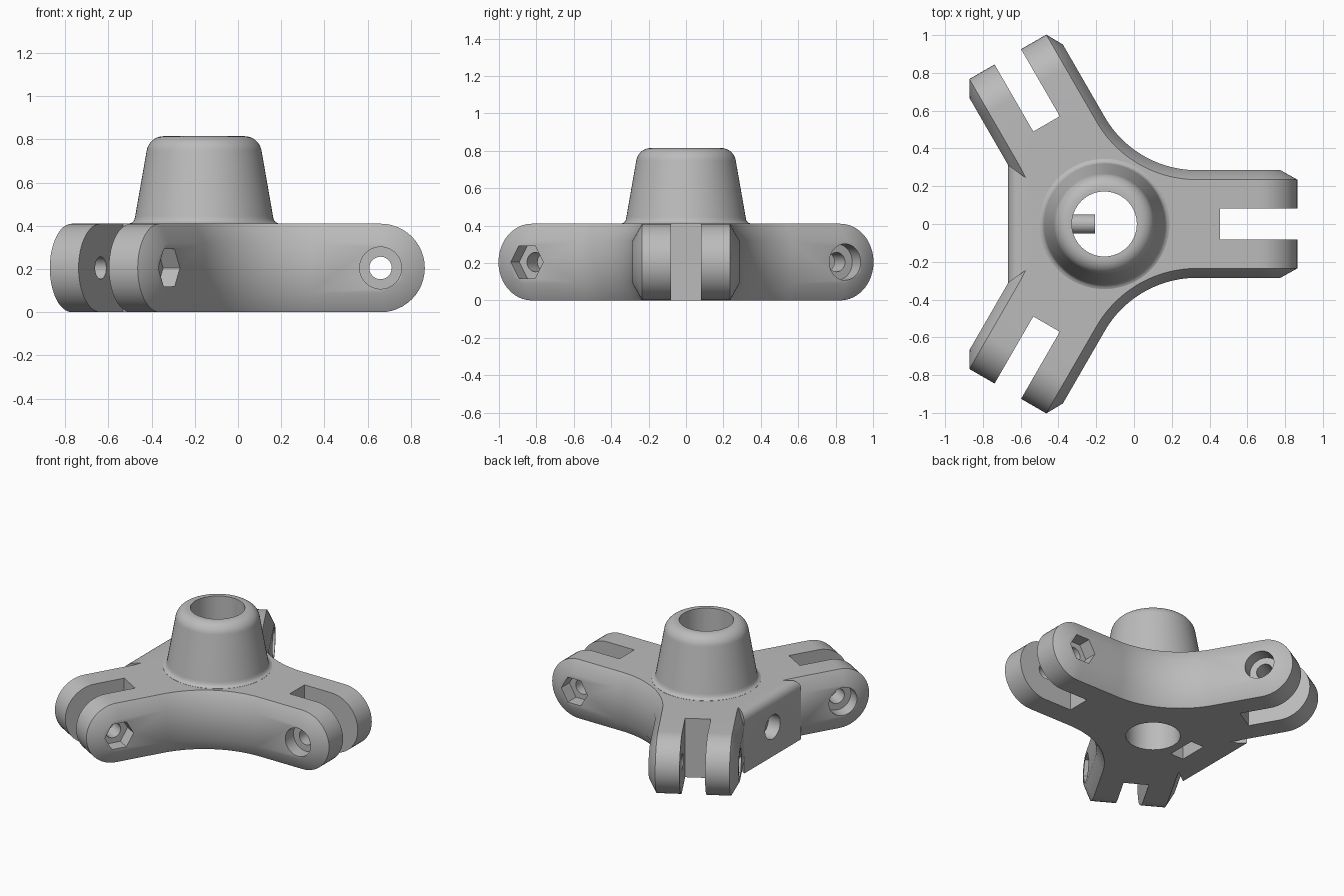
import bpy, bmesh
from math import sin, cos, pi, radians, sqrt
from mathutils import Matrix, Vector

if "Cube" in bpy.data.objects:
    bpy.data.objects.remove(bpy.data.objects["Cube"])

HUB = Matrix.Translation((-0.157, 0, 0))
TOP, MID = 0.41, 0.205            # plate height and axle height
PIN = 0.817                       # axle distance from the hub
IN_W, OUT_W = 0.235, 0.285        # arm half widths, inside and outside the chamfer
IN_R, OUT_R = 0.205, 0.115        # arm end radii, same order
BEND = 0.49                       # where the arm leaves the curved web
ARMS = [Matrix.Rotation(radians(a), 4, 'Z') for a in (0, 120, 240)]

grey = bpy.data.materials.new("plain grey")
grey.use_nodes = True
colour = (0.5, 0.5, 0.5, 1)
grey.diffuse_color = colour
grey.node_tree.nodes["Principled BSDF"].inputs["Base Color"].default_value = colour


def make_object(name, bm):
    bmesh.ops.remove_doubles(bm, verts=bm.verts, dist=1e-5)
    bmesh.ops.recalc_face_normals(bm, faces=bm.faces)
    mesh = bpy.data.meshes.new(name)
    bm.to_mesh(mesh)
    bm.free()
    mesh.materials.append(grey)
    obj = bpy.data.objects.new(name, mesh)
    bpy.context.collection.objects.link(obj)
    obj.matrix_world = HUB
    return obj


def combine(target, tool, operation):
    tool.hide_render = True
    mod = target.modifiers.new(tool.name, 'BOOLEAN')
    mod.operation, mod.solver, mod.object = operation, 'EXACT', tool
    bpy.context.view_layer.update()
    bpy.context.view_layer.objects.active = target
    bpy.ops.object.modifier_apply(modifier=mod.name)
    bpy.data.objects.remove(tool)


def cylinder(name, radius, start, end, sides=48, turn=Matrix()):
    """Round or many-sided bar between two points."""
    start, end = Vector(start), Vector(end)
    axis = end - start
    place = Matrix.Translation((start + end) / 2) @ axis.to_track_quat('Z', 'Y').to_matrix().to_4x4()
    bm = bmesh.new()
    bmesh.ops.create_cone(bm, cap_ends=True, segments=sides, radius1=radius,
                          radius2=radius, depth=axis.length, matrix=turn @ place)
    return make_object(name, bm)


def box(name, low, high, turn=Matrix()):
    low, high = Vector(low), Vector(high)
    bm = bmesh.new()
    bmesh.ops.create_cube(bm, size=1, matrix=turn @ Matrix.Translation((low + high) / 2)
                          @ Matrix.Diagonal((*(high - low), 1)))
    return make_object(name, bm)


def body():
    """Three chamfered arms with rounded ends, joined by curved webs."""
    bm = bmesh.new()
    centre_v = BEND * sqrt(3)
    steps = 16

    def rim(width, side):
        radius = centre_v - width
        points = []
        for i in range(steps + 1):
            a = radians(240 + 30 * i / steps)
            points.append((BEND + radius * cos(a), side * (centre_v + radius * sin(a))))
        return points + [(PIN, side * width)]

    def end_arc(radius, v):
        return [(PIN + radius * sin(pi * j / 24), v, MID + radius * cos(pi * j / 24))
                for j in range(25)]

    for arm in ARMS:
        def face(*points):
            bm.faces.new([bm.verts.new(arm @ Vector(p)) for p in points])

        def bridge(a, b):
            for j in range(len(a) - 1):
                face(a[j], a[j + 1], b[j + 1], b[j])

        def at(points, z):
            return [(*p, z) for p in points]

        left, right = rim(IN_W, 1), rim(IN_W, -1)
        # Flat top and bottom
        for z in (0, TOP):
            bridge(at(left, z), at(right, z))
            face((0, 0, z), (*left[0], z), (*right[0], z))
        # Sides and their chamfers
        for side, inner in ((1, left), (-1, right)):
            outer = rim(OUT_W, side)
            high, low = MID + OUT_R, MID - OUT_R
            bridge(at(inner, TOP), at(outer, high))
            bridge(at(outer, low), at(inner, 0))
            bridge(at(outer, high), at(outer, low))
            small = end_arc(OUT_R, side * OUT_W)
            bridge(end_arc(IN_R, side * IN_W), small)
            face(*small)
        # Round end
        bridge(end_arc(IN_R, IN_W), end_arc(IN_R, -IN_W))
    return make_object("three_arm_bracket", bm)


def boss():
    """Tapered socket with a rounded rim and a flared foot."""
    profile = [(0, 0.3), (0.345, 0.3), (0.345, 0.411), (0.332, 0.416), (0.323, 0.427), (0.319, 0.445)]
    for i in range(11):
        a = radians(9 + 81 * i / 10)
        profile.append((0.187 + 0.08 * cos(a), 0.735 + 0.08 * sin(a)))
    profile.append((0, 0.815))
    bm = bmesh.new()
    verts = [bm.verts.new((r, 0, z)) for r, z in profile]
    edges = [bm.edges.new(pair) for pair in zip(verts, verts[1:])]
    bmesh.ops.spin(bm, geom=verts + edges, axis=(0, 0, 1), cent=(0, 0, 0),
                   angle=2 * pi, steps=64, use_merge=True)
    return make_object("socket", bm)


def back_block():
    """Flat rear pad that fills the web between the two back arms."""
    bm = bmesh.new()
    plan = [(-0.25, -0.15), (-0.25, 0.15), (-0.41, 0.24), (-0.51, 0.313), (-0.51, -0.313), (-0.41, -0.24)]
    base = bm.faces.new([bm.verts.new((*p, 0)) for p in plan])
    up = bmesh.ops.extrude_face_region(bm, geom=[base])["geom"]
    bmesh.ops.translate(bm, vec=(0, 0, TOP), verts=[g for g in up if isinstance(g, bmesh.types.BMVert)])
    rim = [e for e in bm.edges if all(v.co.x < -0.5 and v.co.z > 0.4 for v in e.verts)]
    bmesh.ops.bevel(bm, geom=rim, offset=0.055, segments=5, profile=0.5, affect='EDGES')
    return make_object("back_block", bm)


bracket = body()
combine(bracket, back_block(), 'UNION')
combine(bracket, boss(), 'UNION')

# Central bore
cuts = [cylinder("bore", 0.172, (0, 0, -0.1), (0, 0, 1), 64)]

# Fork slot, axle hole, bolt head recess and nut recess in each arm
for arm in ARMS:
    cuts += [
        box("fork_slot", (0.612, -0.081, -0.1), (1.2, 0.081, 0.6), arm),
        cylinder("axle_hole", 0.052, (PIN, -0.4, MID), (PIN, 0.4, MID), 32, arm),
        cylinder("head_recess", 0.097, (PIN, -0.4, MID), (PIN, -0.195, MID), 40, arm),
    ]
    # Six-sided recess with flats at top and bottom
    bm = bmesh.new()
    bmesh.ops.create_cone(bm, cap_ends=True, segments=6, radius1=0.1, radius2=0.1, depth=0.2,
                          matrix=arm @ Matrix.Translation((PIN, 0.295, MID))
                          @ Matrix.Rotation(pi / 2, 4, 'X') @ Matrix.Rotation(pi / 2, 4, 'Z'))
    # Keep a corner pointing along the arm
    if abs(max((arm.inverted() @ v.co).z for v in bm.verts) - MID) > 0.095:
        bmesh.ops.rotate(bm, verts=bm.verts, cent=arm @ Vector((PIN, 0.295, MID)),
                         matrix=Matrix.Rotation(pi / 6, 3, arm @ Vector((0, 1, 0))))
    cuts.append(make_object("nut_recess", bm))

# Locking screw hole through the rear pad, with its nut pocket underneath
cuts += [
    cylinder("screw_hole", 0.05, (-0.7, 0, MID), (-0.05, 0, MID), 32),
    cylinder("screw_recess", 0.083, (-0.7, 0, MID), (-0.42, 0, MID), 40),
    box("nut_pocket", (-0.33, -0.1, -0.1), (-0.23, 0.1, 0.3)),
]
for cut in cuts:
    combine(bracket, cut, 'DIFFERENCE')

bpy.ops.object.select_all(action='DESELECT')
bracket.select_set(True)
bpy.context.view_layer.objects.active = bracket
bpy.ops.object.shade_smooth_by_angle(angle=radians(30))
